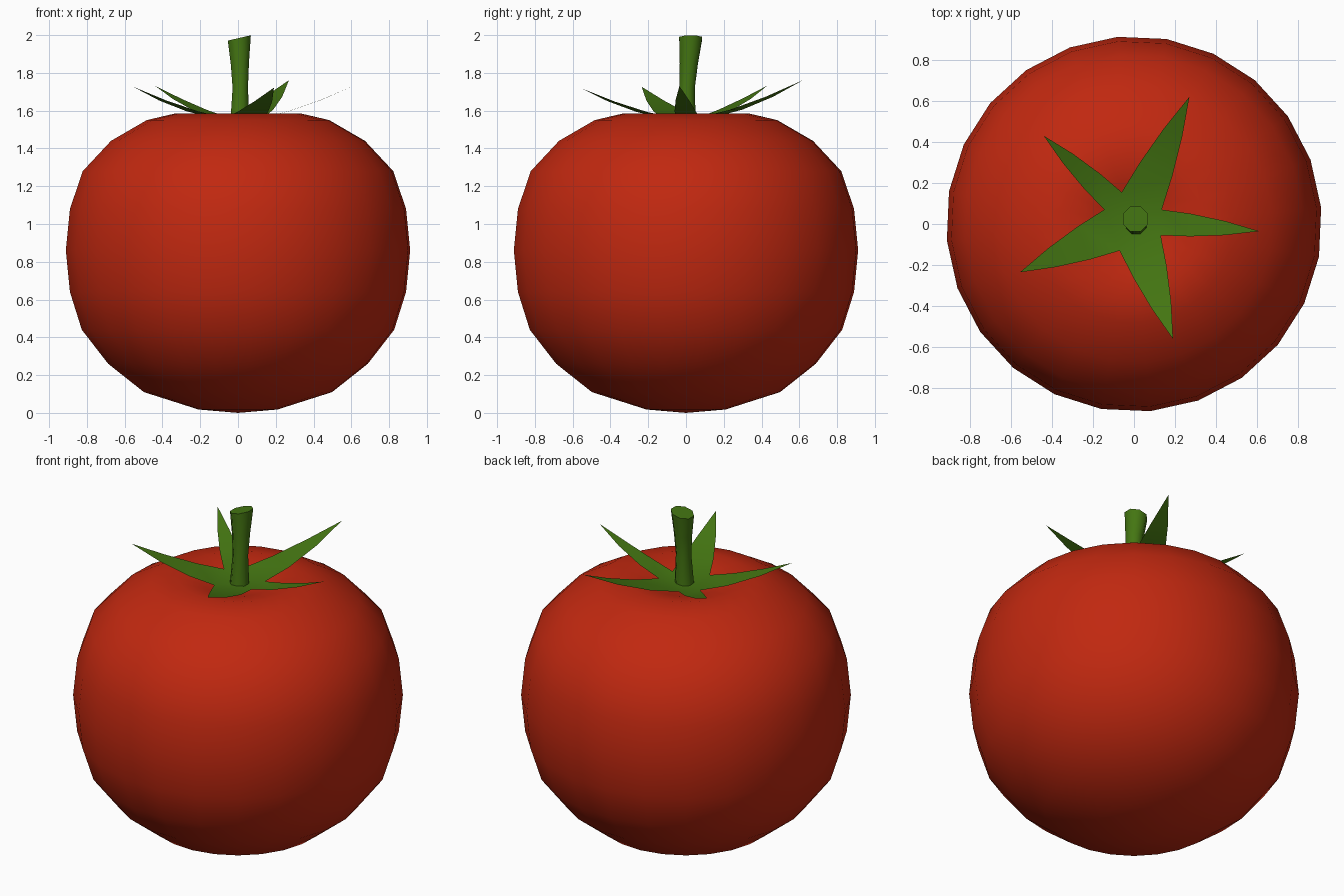
import bpy, bmesh, math
from mathutils import Vector

if "Cube" in bpy.data.objects:
    bpy.data.objects.remove(bpy.data.objects["Cube"])


def material(name, rgb):
    m = bpy.data.materials.new(name)
    m.diffuse_color = (*rgb, 1)
    m.use_nodes = True
    m.node_tree.nodes["Principled BSDF"].inputs["Base Color"].default_value = m.diffuse_color
    return m


red = material("tomato red", (0.53, 0.021, 0.005))
green = material("leaf green", (0.058, 0.18, 0.006))


def finish(bm, name, mat, angle):
    bmesh.ops.recalc_face_normals(bm, faces=bm.faces)
    me = bpy.data.meshes.new(name)
    bm.to_mesh(me)
    bm.free()
    ob = bpy.data.objects.new(name, me)
    bpy.context.collection.objects.link(ob)
    me.materials.append(mat)
    bpy.ops.object.select_all(action='DESELECT')
    ob.select_set(True)
    bpy.context.view_layer.objects.active = ob
    bpy.ops.object.shade_smooth_by_angle(angle=math.radians(angle))
    return ob


def bridge(bm, a, b):
    n = len(a)
    for i in range(n):
        bm.faces.new((a[i], a[(i + 1) % n], b[(i + 1) % n], b[i]))


def cap(bm, ring, centre):
    c = bm.verts.new(centre)
    for i in range(len(ring)):
        bm.faces.new((ring[i], ring[(i + 1) % len(ring)], c))


# Fruit: lathed profile with a dimple under the leaves
profile = [(0.21, 0.018), (0.50, 0.11), (0.69, 0.26), (0.83, 0.44), (0.893, 0.64),
           (0.915, 0.86), (0.893, 1.08), (0.825, 1.28), (0.675, 1.44), (0.485, 1.55),
           (0.335, 1.585), (0.20, 1.555), (0.09, 1.52)]
bm = bmesh.new()
rings = []
for r, z in profile:
    angles = [math.radians(5 + 15 * i) for i in range(24)]
    rings.append([bm.verts.new((r * math.cos(a), r * math.sin(a), z)) for a in angles])
for a, b in zip(rings, rings[1:]):
    bridge(bm, a, b)
cap(bm, rings[0], (0, 0, 0))
cap(bm, rings[-1], (0, 0, 1.50))
finish(bm, "fruit", red, 60)

# Leaf star: five pointed sepals curling upward from a shared centre
tips = [(0.27, 0.62), (0.61, -0.035), (0.19, -0.56), (-0.555, -0.235), (-0.44, 0.43)]
notches = [(-0.06, 0.155), (0.135, 0.07), (0.13, -0.055), (-0.07, -0.13), (-0.145, 0.07)]
bm = bmesh.new()


def sheet_vert(p):
    return bm.verts.new((p.x, p.y, 1.54 + 0.19 * (p.length / 0.61) ** 1.5))


centre = sheet_vert(Vector((0, 0)))
base = [sheet_vert(Vector(p)) for p in notches]
for i, t in enumerate(tips):
    tip = Vector(t)
    l, r = base[i], base[(i + 1) % 5]
    side = Vector((tip.y, -tip.x)).normalized()
    bm.faces.new((centre, l, r))
    pl, pr = l, r
    for f in (0.3, 0.65):
        bulge = side * 0.014 * math.sin(math.pi * f)
        nl = sheet_vert(l.co.xy.lerp(tip, f) - bulge)
        nr = sheet_vert(r.co.xy.lerp(tip, f) + bulge)
        bm.faces.new((pl, nl, nr, pr))
        pl, pr = nl, nr
    bm.faces.new((pl, sheet_vert(tip), pr))
finish(bm, "leaf_star", green, 60)

# Stem: eight-sided, pinched in the middle, with a slanted cut top
bm = bmesh.new()
rings = []
for z, x, y, r, slant in [(1.52, 0.01, 0, 0.056, 0), (1.72, 0.012, 0.006, 0.044, 0),
                          (1.85, 0.01, 0.015, 0.052, 0.1), (1.985, 0.007, 0.025, 0.066, 0.23)]:
    ring = []
    for i in range(8):
        a = math.radians(22.5 + 45 * i)
        dx, dy = r * math.cos(a), r * math.sin(a)
        ring.append(bm.verts.new((x + dx, y + dy, z + slant * dx)))
    rings.append(ring)
for a, b in zip(rings, rings[1:]):
    bridge(bm, a, b)
bm.faces.new(rings[-1])
bm.faces.new(rings[0])
finish(bm, "stem", green, 50)
